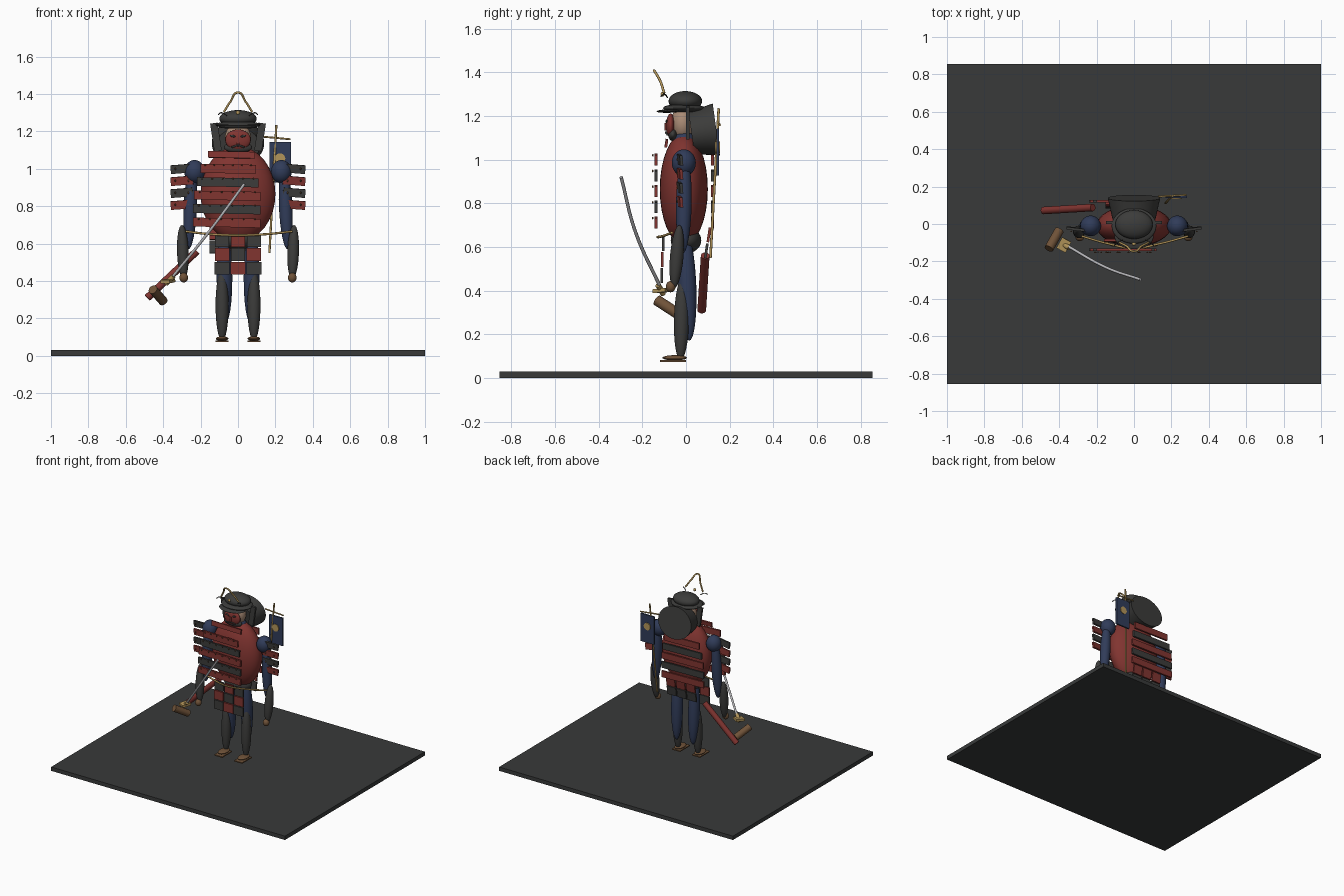
import bpy, math
from mathutils import Vector, Euler

def mat(name, rgb):
    m = bpy.data.materials.new(name)
    m.diffuse_color = (*rgb, 1)
    return m

DARK = mat("dark_lacquer", (0.045, 0.045, 0.043))
STONE = mat("stone", (0.04, 0.042, 0.042))
RED = mat("red_lacquer", (0.22, 0.035, 0.03))
NAVY = mat("navy_cloth", (0.03, 0.045, 0.1))
GOLD = mat("gold", (0.45, 0.3, 0.1))
BROWN = mat("leather", (0.16, 0.085, 0.04))
SKIN = mat("skin", (0.4, 0.26, 0.18))
STEEL = mat("steel", (0.5, 0.5, 0.52))

def finish(name, m, smooth=True):
    o = bpy.context.object
    o.name = name
    o.data.materials.append(m)
    if smooth:
        bpy.ops.object.shade_smooth_by_angle(angle=math.radians(40))
    return o

def box(name, m, loc, size, rot=(0, 0, 0)):
    bpy.ops.mesh.primitive_cube_add(size=1, location=loc, rotation=rot)
    bpy.context.object.scale = size
    return finish(name, m, False)

def ball(name, m, loc, radii, rot=(0, 0, 0)):
    bpy.ops.mesh.primitive_uv_sphere_add(segments=32, ring_count=16, location=loc, rotation=rot)
    bpy.context.object.scale = radii
    return finish(name, m)

def limb(name, m, a, b, r):
    # stretched ellipsoid between two points
    a, b = Vector(a), Vector(b)
    d = b - a
    return ball(name, m, (a + b) / 2, (r, r, d.length / 2), d.to_track_quat('Z', 'Y').to_euler())

def rod(name, m, a, b, r, r2=None):
    a, b = Vector(a), Vector(b)
    d = b - a
    bpy.ops.mesh.primitive_cone_add(vertices=20, radius1=r, radius2=r if r2 is None else r2, depth=d.length,
                                    location=(a + b) / 2, rotation=d.to_track_quat('Z', 'Y').to_euler())
    return finish(name, m)

def cord(name, m, pts, r):
    c = bpy.data.curves.new(name, 'CURVE')
    c.dimensions = '3D'
    c.bevel_depth = r
    c.bevel_resolution = 2
    c.use_fill_caps = True
    s = c.splines.new('BEZIER')
    s.bezier_points.add(len(pts) - 1)
    for p, co in zip(s.bezier_points, pts):
        p.co = co
        p.handle_left_type = p.handle_right_type = 'AUTO'
    c.materials.append(m)
    o = bpy.data.objects.new(name, c)
    bpy.context.collection.objects.link(o)
    return o

# display slab
box("ground_slab", STONE, (0, 0, 0.015), (2, 1.71, 0.03))

# torso and neck
ball("torso", RED, (0, -0.01, 0.865), (0.2, 0.11, 0.255))
ball("neck", NAVY, (0, -0.01, 1.08), (0.075, 0.055, 0.06))
ball("hips", DARK, (0, 0, 0.63), (0.11, 0.07, 0.06))

# paired limbs
for s, side in ((-1, "left"), (1, "right")):
    box(side + "_sandal_sole", BROWN, (s * 0.085, -0.06, 0.077), (0.068, 0.12, 0.008))
    ball(side + "_foot", BROWN, (s * 0.085, -0.052, 0.092), (0.034, 0.056, 0.012))
    limb(side + "_shin", DARK, (s * 0.085, -0.025, 0.08), (s * 0.085, -0.015, 0.46), 0.035)
    limb(side + "_thigh", NAVY, (s * 0.07, 0.015, 0.17), (s * 0.075, -0.005, 0.68), 0.042)
    ball(side + "_shoulder", NAVY, (s * 0.232, -0.01, 0.985), (0.055, 0.055, 0.062))
    limb(side + "_upper_arm", NAVY, (s * 0.265, -0.015, 0.57), (s * 0.245, -0.005, 1.02), 0.036)
    limb(side + "_forearm", DARK, (s * 0.29, -0.055, 0.41), (s * 0.3, -0.03, 0.70), 0.031)
    ball(side + "_hand", BROWN, (s * 0.29, -0.07, 0.418), (0.023, 0.022, 0.026))
    # shoulder guards: alternating strips
    for i in range(4):
        box(f"{side}_shoulder_strip_{i}", (DARK, RED)[i % 2], (s * 0.3, -0.028, 1.0 - i * 0.064),
            (0.12, 0.014, 0.046), (0.08, s * 0.08, s * 0.12))
        for dx in (-0.035, 0.035):
            ball(f"{side}_shoulder_lace", BROWN, (s * 0.3 + dx, -0.04, 1.0 - i * 0.064), (0.004, 0.004, 0.006))

# chest and back strips, set off to one side
for i in range(5):
    z = 1.0 - i * 0.072
    x0 = (-0.2, -0.22, -0.235, -0.24, -0.24)[i]
    x1 = (0.095, 0.11, 0.12, 0.12, 0.12)[i]
    m = (RED, DARK)[i % 2]
    box(f"chest_strip_{i}", m, ((x0 + x1) / 2, -0.137, z), (x1 - x0, 0.014, 0.048), (0, 0.02, 0))
    box(f"back_strip_{i}", m, ((x0 + x1) / 2, 0.122, z), (x1 - x0, 0.014, 0.048), (0, 0.02, 0))
    for k in range(6):
        ball("chest_lace", BROWN, (x0 + (k + 0.5) * (x1 - x0) / 6, -0.152, z + 0.02), (0.004, 0.004, 0.006))
box("collar_strip", RED, (-0.035, -0.09, 1.075), (0.25, 0.012, 0.035), (-0.15, 0.02, 0))

# hanging skirt panels, front and back
for k, x in enumerate((-0.085, 0, 0.085)):
    for i in range(3):
        m = (DARK, RED)[(i + (k == 1)) % 2]
        w = 0.074 + i * 0.003
        box("front_skirt_panel", m, (x, -0.105 - i * 0.003, 0.615 - i * 0.073), (w, 0.012, 0.068))
        if i < 2:
            box("back_skirt_panel", (RED, DARK)[i], (x - 0.03, 0.105 - i * 0.012, 0.655 - i * 0.073),
                (w, 0.012, 0.068), (-0.15, 0, 0))

# waist cord
cord("waist_cord", GOLD, [(-0.28, -0.065, 0.665), (-0.14, -0.105, 0.65), (0, -0.13, 0.645),
                          (0.14, -0.105, 0.65), (0.29, -0.065, 0.665)], 0.006)

# head and mask
ball("head", SKIN, (0, -0.015, 1.165), (0.07, 0.055, 0.08))
ball("face_mask", RED, (0, -0.07, 1.155), (0.068, 0.022, 0.056))
box("mask_nose", RED, (0, -0.092, 1.15), (0.016, 0.014, 0.035))
cord("mask_mouth", DARK, [(-0.035, -0.085, 1.115), (0, -0.092, 1.125), (0.035, -0.085, 1.115)], 0.005)
ball("chin_guard", DARK, (0, -0.06, 1.115), (0.075, 0.022, 0.03))

# helmet: bowl, brim, neck guard flaring to the rear
ball("helmet_bowl", DARK, (0, -0.003, 1.268), (0.1, 0.077, 0.046))
ball("helmet_band", DARK, (0, -0.01, 1.236), (0.12, 0.095, 0.02))
ball("helmet_visor", DARK, (0, -0.065, 1.224), (0.105, 0.07, 0.009), (0.05, 0, 0))
bpy.ops.mesh.primitive_cone_add(vertices=40, radius1=0.098, radius2=0.12, depth=0.115,
                                location=(0, 0.082, 1.13), rotation=(math.radians(-82), 0, 0))
guard = finish("neck_guard", DARK)
guard.scale.x = 1.17
for s in (-1, 1):
    box("helmet_cheek_flap", DARK, (s * 0.118, 0.008, 1.17), (0.04, 0.016, 0.15), (0, s * 0.15, 0))
    ball("mask_eye", DARK, (s * 0.028, -0.089, 1.175), (0.015, 0.006, 0.006), (0, s * -0.2, 0))
    cord("helmet_side_hook", DARK, [(s * 0.06, -0.085, 1.285), (s * 0.09, -0.1, 1.3), (s * 0.105, -0.115, 1.29)], 0.003)

# crest
cord("helmet_crest", GOLD, [(-0.075, -0.1, 1.305), (-0.04, -0.118, 1.36), (0, -0.146, 1.408),
                            (0.04, -0.118, 1.36), (0.075, -0.1, 1.305)], 0.006)
ball("crest_stud", GOLD, (0, -0.107, 1.3), (0.011, 0.009, 0.011))

# banner on the back
rod("banner_pole", GOLD, (0.168, 0.112, 0.55), (0.205, 0.15, 1.235), 0.006)
rod("banner_crossbar", GOLD, (0.13, 0.147, 1.172), (0.28, 0.155, 1.158), 0.005)
box("banner_cloth", NAVY, (0.227, 0.145, 1.035), (0.115, 0.012, 0.215))
for y in (0.137, 0.153):
    rod("banner_disc", GOLD, (0.225, y - 0.003, 1.055), (0.225, y + 0.003, 1.055), 0.028)

# sword: handle, guard, curved blade, and scabbard
rod("sword_handle", BROWN, (-0.455, -0.132, 0.355), (-0.4, -0.035, 0.292), 0.025)
axis = Vector((0.385, -0.18, 0.51)).to_track_quat('Z', 'Y').to_euler()
box("sword_guard", GOLD, (-0.375, -0.112, 0.4), (0.055, 0.065, 0.018), (0.1, 0, -0.5))
rod("sword_collar", GOLD, (-0.385, -0.105, 0.385), (-0.345, -0.128, 0.425), 0.013)
cord("sword_blade", STEEL, [(-0.36, -0.115, 0.41), (-0.15, -0.232, 0.67), (0.035, -0.297, 0.92)], 0.008)
rod("scabbard", RED, (-0.485, 0.072, 0.31), (-0.22, 0.088, 0.56), 0.02)
